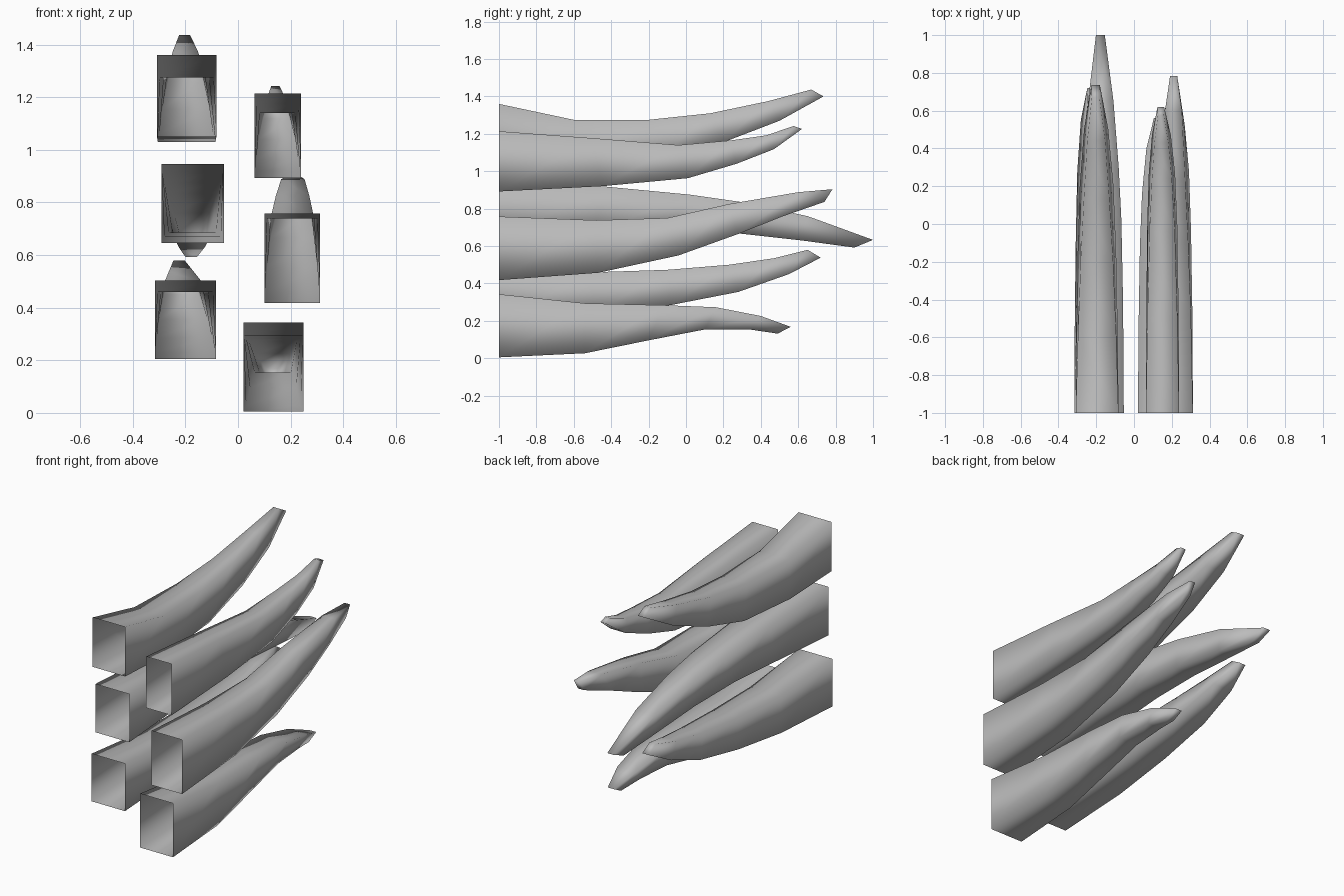
import bpy
import bmesh

if "Cube" in bpy.data.objects:
    bpy.data.objects.remove(bpy.data.objects["Cube"], do_unlink=True)

grey = bpy.data.materials.new("soft grey")
grey.use_nodes = True
colour = (0.5, 0.5, 0.5, 1)
grey.diffuse_color = colour
grey.node_tree.nodes["Principled BSDF"].inputs["Base Color"].default_value = colour

# Shared taper: share of the base half-width at each station, wide side and narrow side
WIDE = (1, .97, .9, .79, .57, .2)
NARROW = (1, .9, .76, .6, .42, .18)


def strand(name, x_base, x_tip, half, top, bottom, narrow_top=True):
    """Hollow tapering strand lofted between a top and a bottom (y, z) profile."""
    top_w, bottom_w = (NARROW, WIDE) if narrow_top else (WIDE, NARROW)
    bm = bmesh.new()
    rings = []
    for i, (t, b) in enumerate(zip(top, bottom)):
        x = x_base + (x_tip - x_base) * (i / (len(top) - 1)) ** 2
        wt, wb = half * top_w[i], half * bottom_w[i]
        corners = ((x - wb, *b), (x + wb, *b), (x + wt, *t), (x - wt, *t))
        rings.append([bm.verts.new(c) for c in corners])
    for a, b in zip(rings, rings[1:]):
        for j in range(4):
            k = (j + 1) % 4
            bm.faces.new((a[j], a[k], b[k], b[j]))
    bm.faces.new(rings[-1])          # closed tip, open root
    bmesh.ops.recalc_face_normals(bm, faces=bm.faces)
    for f in bm.faces:
        f.smooth = True
    mesh = bpy.data.meshes.new(name)
    bm.to_mesh(mesh)
    bm.free()
    mesh.materials.append(grey)
    obj = bpy.data.objects.new(name, mesh)
    bpy.context.collection.objects.link(obj)


# Right-hand column
strand("upper_right_strand", -.195, -.203, .113,
       ((-1, 1.36), (-.6, 1.275), (-.2, 1.275), (.13, 1.31), (.44, 1.375), (.67, 1.437)),
       ((-1, 1.05), (-.6, 1.03), (-.15, 1.06), (.2, 1.155), (.5, 1.27), (.735, 1.4)))
strand("middle_right_strand", -.172, -.178, .118,
       ((-1, .947), (-.42, .917), (.02, .875), (.3, .835), (.65, .76), (1, .633)),
       ((-1, .645), (-.5, .67), (-.1, .685), (.26, .67), (.62, .63), (.9, .592)), False)
strand("lower_right_strand", -.2, -.224, .116,
       ((-1, .503), (-.5, .46), (-.1, .473), (.23, .5), (.47, .535), (.65, .58)),
       ((-1, .205), (-.5, .23), (-.08, .285), (.28, .355), (.55, .45), (.72, .538)))

# Left-hand column
strand("upper_left_strand", .151, .142, .088,
       ((-1, 1.214), (-.5, 1.177), (-.04, 1.14), (.24, 1.165), (.43, 1.192), (.575, 1.242)),
       ((-1, .892), (-.45, .92), (.01, .963), (.27, 1.04), (.47, 1.118), (.62, 1.226)))
strand("middle_left_strand", .206, .21, .106,
       ((-1, .758), (-.48, .738), (-.1, .75), (.23, .825), (.6, .888), (.783, .904)),
       ((-1, .418), (-.47, .457), (-.04, .55), (.28, .665), (.52, .76), (.74, .836)))
strand("lower_left_strand", .135, .128, .114,
       ((-1, .343), (-.54, .294), (-.12, .284), (.16, .273), (.4, .226), (.56, .168)),
       ((-1, .005), (-.54, .027), (-.2, .096), (.1, .154), (.34, .154), (.49, .132)), False)
